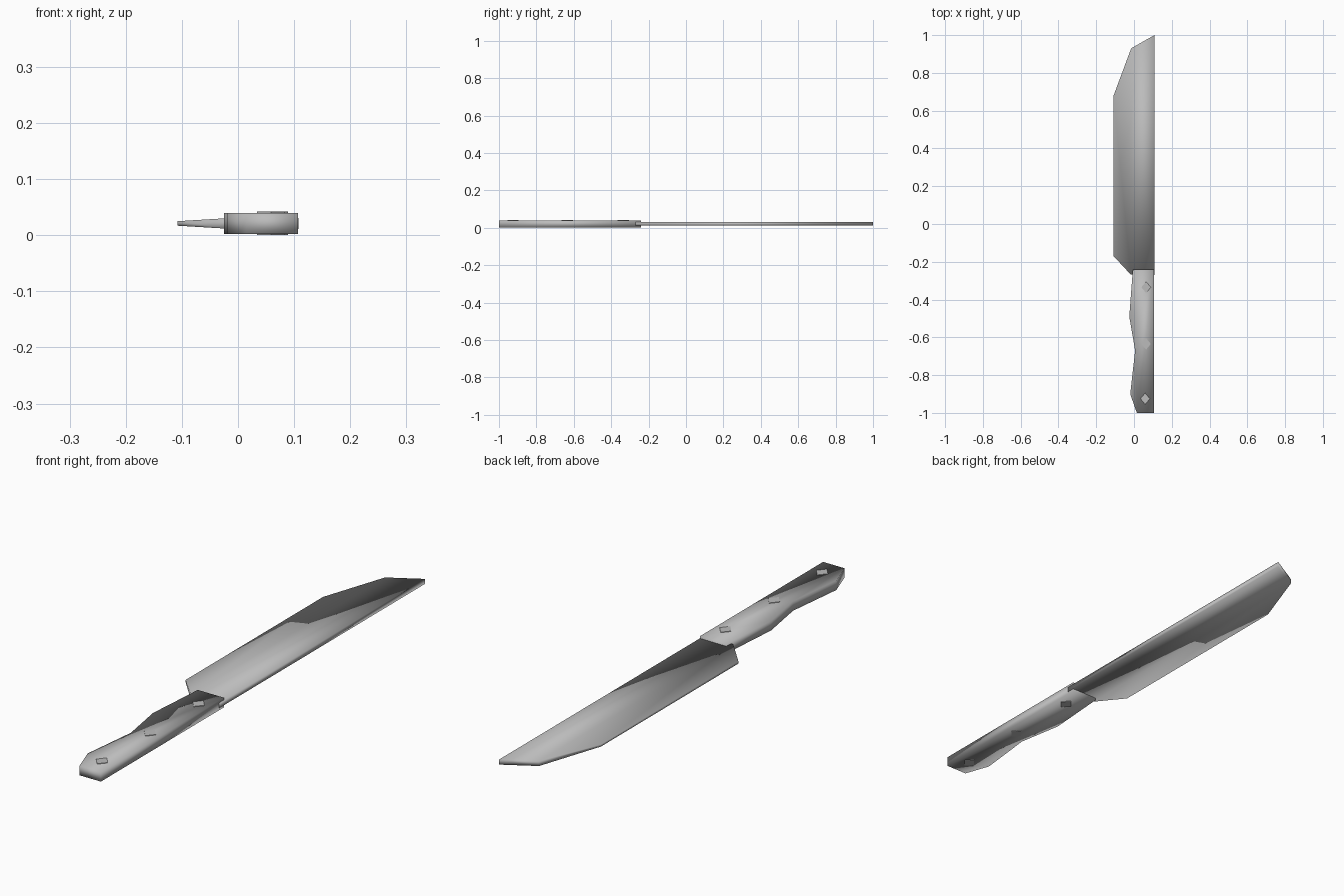
import bpy
import bmesh
import math

cube = bpy.data.objects.get("Cube")
if cube:
    bpy.data.objects.remove(cube, do_unlink=True)

steel = bpy.data.materials.new("grey_steel")
steel.use_nodes = True
GREY = (0.5, 0.5, 0.5, 1)
steel.diffuse_color = GREY
steel.node_tree.nodes["Principled BSDF"].inputs["Base Color"].default_value = GREY

MID = 0.021  # height of the knife's central plane


def slab(name, points, panels, rim, smooth=True):
    """Mirrored slab: points are (x, y, half thickness), panels index them."""
    bm = bmesh.new()
    top = [bm.verts.new((x, y, MID + h)) for x, y, h in points]
    low = [bm.verts.new((x, y, MID - h)) for x, y, h in points]
    for panel in panels:
        bm.faces.new([top[i] for i in panel])
        bm.faces.new([low[i] for i in reversed(panel)])
    for a, b in zip(rim, rim[1:] + rim[:1]):
        bm.faces.new((top[a], low[a], low[b], top[b]))
    bmesh.ops.recalc_face_normals(bm, faces=bm.faces)
    mesh = bpy.data.meshes.new(name)
    bm.to_mesh(mesh)
    bm.free()
    mesh.materials.append(steel)
    for poly in mesh.polygons:
        poly.use_smooth = smooth
    obj = bpy.data.objects.new(name, mesh)
    bpy.context.collection.objects.link(obj)
    return obj


# Blade: thick spine panel and a bevel thinning to the cutting edge
blade = [(0.108, -0.27, 0.010), (0.108, 1.0, 0.010), (-0.015, 0.93, 0.0095),
         (-0.108, 0.68, 0.004), (-0.108, -0.17, 0.004), (-0.017, -0.268, 0.0095)]
slab("blade", blade, [(0, 1, 2, 5), (5, 2, 3, 4)], list(range(len(blade))))

# Handle: wavy grip outline with a straight back
grip = [(0.107, -1.0), (0.107, -0.24), (-0.006, -0.24), (-0.025, -0.49),
        (0.006, -0.67), (-0.02, -0.90), (0.015, -1.0)]
order = list(range(len(grip)))
slab("handle", [(x, y, 0.019) for x, y in grip], [order], order)

# Rivets: four-sided pins passing through the handle
for label, x, y in (("front", 0.064, -0.335), ("middle", 0.064, -0.635), ("rear", 0.059, -0.925)):
    pin = [(x + 0.025 * math.cos(k * math.pi / 2), y + 0.03 * math.sin(k * math.pi / 2), 0.021)
           for k in range(4)]
    slab(label + "_rivet", pin, [(0, 1, 2, 3)], [0, 1, 2, 3], smooth=False)
